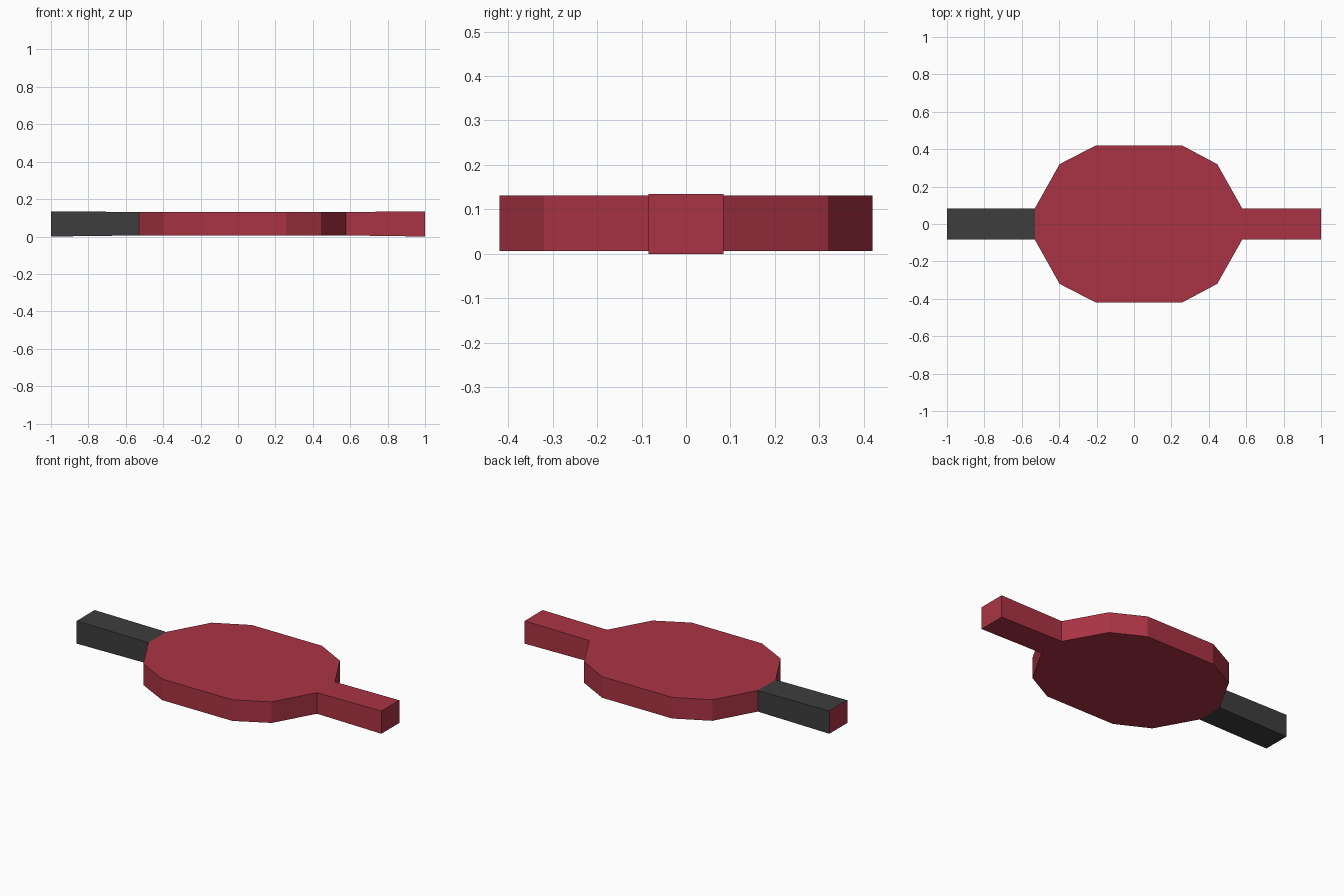
import bpy
import bmesh

cube = bpy.data.objects.get("Cube")
if cube:
    bpy.data.objects.remove(cube, do_unlink=True)


def make_material(name, color):
    mat = bpy.data.materials.new(name)
    mat.use_nodes = True
    mat.diffuse_color = color
    mat.node_tree.nodes["Principled BSDF"].inputs["Base Color"].default_value = color
    return mat


red = make_material("deep red", (0.402, 0.034, 0.058, 1))
charcoal = make_material("charcoal", (0.048, 0.048, 0.048, 1))

# Heights of the bottom and top at the plate and at the slightly flared arm tips
PLATE = (0.006, 0.131)
TIP = (0.0, 0.135)
ARM = 0.084  # half width of the arms


def loft(name, stations, materials, cap=None):
    """Join rectangular sections (x, half width, (bottom, top)) along x."""
    bm = bmesh.new()
    rings = []
    for x, w, (low, high) in stations:
        corners = ((-w, low), (w, low), (w, high), (-w, high))
        rings.append([bm.verts.new((x, y, z)) for y, z in corners])
    for a, b in zip(rings, rings[1:]):
        for i in range(4):
            j = (i + 1) % 4
            bm.faces.new((a[i], a[j], b[j], b[i]))
    # Outer end face takes the last material
    if cap is not None:
        ring = rings[cap] if cap else rings[cap][::-1]
        bm.faces.new(ring).material_index = len(materials) - 1
    mesh = bpy.data.meshes.new(name)
    bm.to_mesh(mesh)
    bm.free()
    for mat in materials:
        mesh.materials.append(mat)
    obj = bpy.data.objects.new(name, mesh)
    bpy.context.collection.objects.link(obj)


# Broad faceted plate
outline = [(-0.53, ARM), (-0.398, 0.32), (-0.204, 0.42),
           (0.257, 0.42), (0.445, 0.32), (0.578, ARM)]
loft("plate", [(x, w, PLATE) for x, w in outline], [red])

# Red arm
loft("red_arm", [(0.578, ARM, PLATE), (1, ARM, TIP)], [red], cap=1)

# Dark arm with a red end face
loft("dark_arm", [(-1, ARM, TIP), (-0.53, ARM, PLATE)], [charcoal, red], cap=0)
